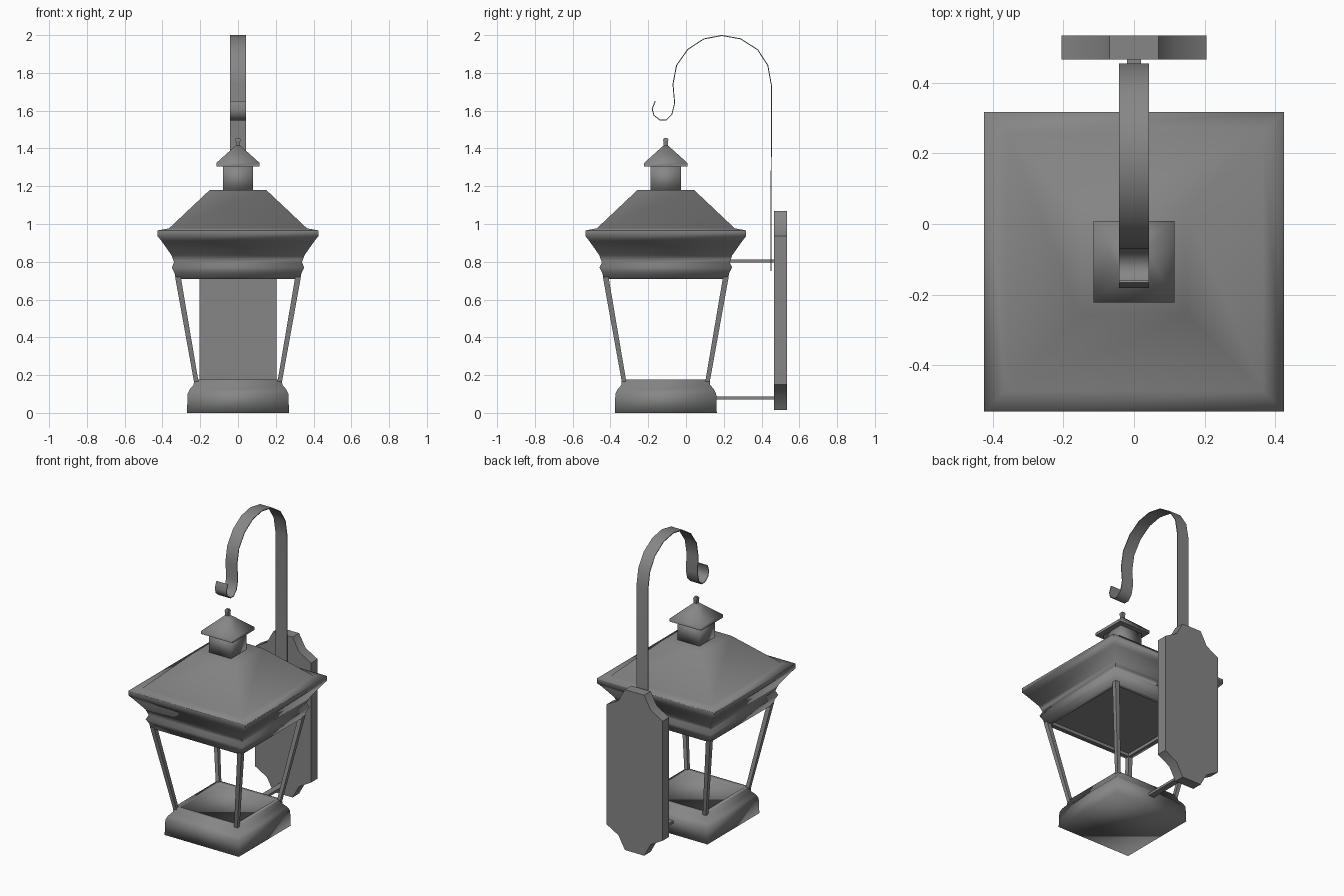
import bpy, bmesh
from math import radians
from mathutils import Vector

cube = bpy.data.objects.get("Cube")
if cube:
    bpy.data.objects.remove(cube, do_unlink=True)

CY = -0.107  # lantern axis

metal = bpy.data.materials.new("grey_metal")
metal.use_nodes = True
GREY = (0.24, 0.24, 0.24, 1)
metal.diffuse_color = GREY
metal.node_tree.nodes["Principled BSDF"].inputs["Base Color"].default_value = GREY


def finish(name, bm, angle):
    bmesh.ops.recalc_face_normals(bm, faces=bm.faces[:])
    mesh = bpy.data.meshes.new(name)
    bm.to_mesh(mesh)
    bm.free()
    mesh.materials.append(metal)
    ob = bpy.data.objects.new(name, mesh)
    bpy.context.collection.objects.link(ob)
    bpy.ops.object.select_all(action="DESELECT")
    ob.select_set(True)
    bpy.context.view_layer.objects.active = ob
    bpy.ops.object.shade_smooth_by_angle(angle=radians(angle))
    return ob


def loft(name, rings, angle):
    """Skin vertex rings in order and close both ends."""
    bm = bmesh.new()
    loops = [[bm.verts.new(p) for p in ring] for ring in rings]
    for a, b in zip(loops, loops[1:]):
        n = len(a)
        for i in range(n):
            j = (i + 1) % n
            bm.faces.new((a[i], a[j], b[j], b[i]))
    bm.faces.new(loops[0])
    bm.faces.new(loops[-1])
    return finish(name, bm, angle)


def square(cx, cy, z, rx, ry=None):
    ry = rx if ry is None else ry
    return [(cx + sx * rx, cy + sy * ry, z)
            for sx, sy in ((-1, -1), (1, -1), (1, 1), (-1, 1))]


def turned_square(name, profile, angle=95):
    """Square-section moulding from (half width, height) pairs."""
    return loft(name, [square(0, CY, z, r) for r, z in profile], angle)


# Lantern body
turned_square("base", [(.27, 0), (.267, .1), (.255, .125), (.235, .148), (.232, .178),
                       (.205, .178), (.205, .165)])
turned_square("upper_frame", [(.30, .73), (.30, .71), (.33, .71), (.336, .74), (.351, .77),
                              (.338, .797), (.345, .815), (.352, .835), (.405, .91),
                              (.425, .935), (.425, .965), (.40, .965)], 80)
turned_square("roof", [(.425, .96), (.425, .966), (.365, .977), (.15, 1.18)], 80)
turned_square("chimney", [(.08, 1.17), (.08, 1.31)])
turned_square("chimney_cap", [(.115, 1.305), (.115, 1.323), (.035, 1.395), (.012, 1.415)], 80)
loft("finial", [square(0, CY, z, r) for r, z in
                ((.011, 1.405), (.011, 1.435), (.014, 1.445), (.009, 1.456))], 60)

# Splayed corner posts
for sx, side in ((-1, "right"), (1, "left")):
    for sy, end in ((-1, "front"), (1, "back")):
        loft(f"{end}_{side}_post",
             [square(sx * .221, CY + sy * .221, .165, .012),
              square(sx * .318, CY + sy * .318, .72, .015)], 30)

# Wall plate with scooped corners
quarter = [(.205, .393), (.117, .443), (.07, .5275)]
outline = quarter + [(-x, z) for x, z in reversed(quarter)]
outline += [(-x, -z) for x, z in outline]
loft("wall_plate", [[(x, y, z + .5425) for x, z in outline] for y in (.467, .535)], 40)

# Brackets joining the lantern to the plate
for name, z, y0 in (("upper_bracket", .805, .22), ("lower_bracket", .08, .15)):
    loft(name, [square(0, (y0 + .47) / 2, z + dz, .02, (.47 - y0) / 2)
                for dz in (-.008, .008)], 30)

# Flat strap bent into a hook
path = [(.449, .75), (.453, 1.73), (.433, 1.84), (.38, 1.922), (.29, 1.98), (.19, 1.998),
        (.095, 1.98), (.01, 1.925), (-.05, 1.84), (-.069, 1.74), (-.06, 1.64),
        (-.075, 1.58), (-.105, 1.55), (-.137, 1.55), (-.17, 1.575), (-.179, 1.61),
        (-.163, 1.65)]
points = [Vector(p) for p in path]
rings = []
for i, p in enumerate(points):
    along = (points[min(i + 1, len(points) - 1)] - points[max(i - 1, 0)]).normalized()
    off = Vector((-along.y, along.x)) * .0025
    rings.append([(sx * .042, *(p + s * off)) for sx, s in ((-1, -1), (1, -1), (1, 1), (-1, 1))])
loft("hook_strap", rings, 50)
